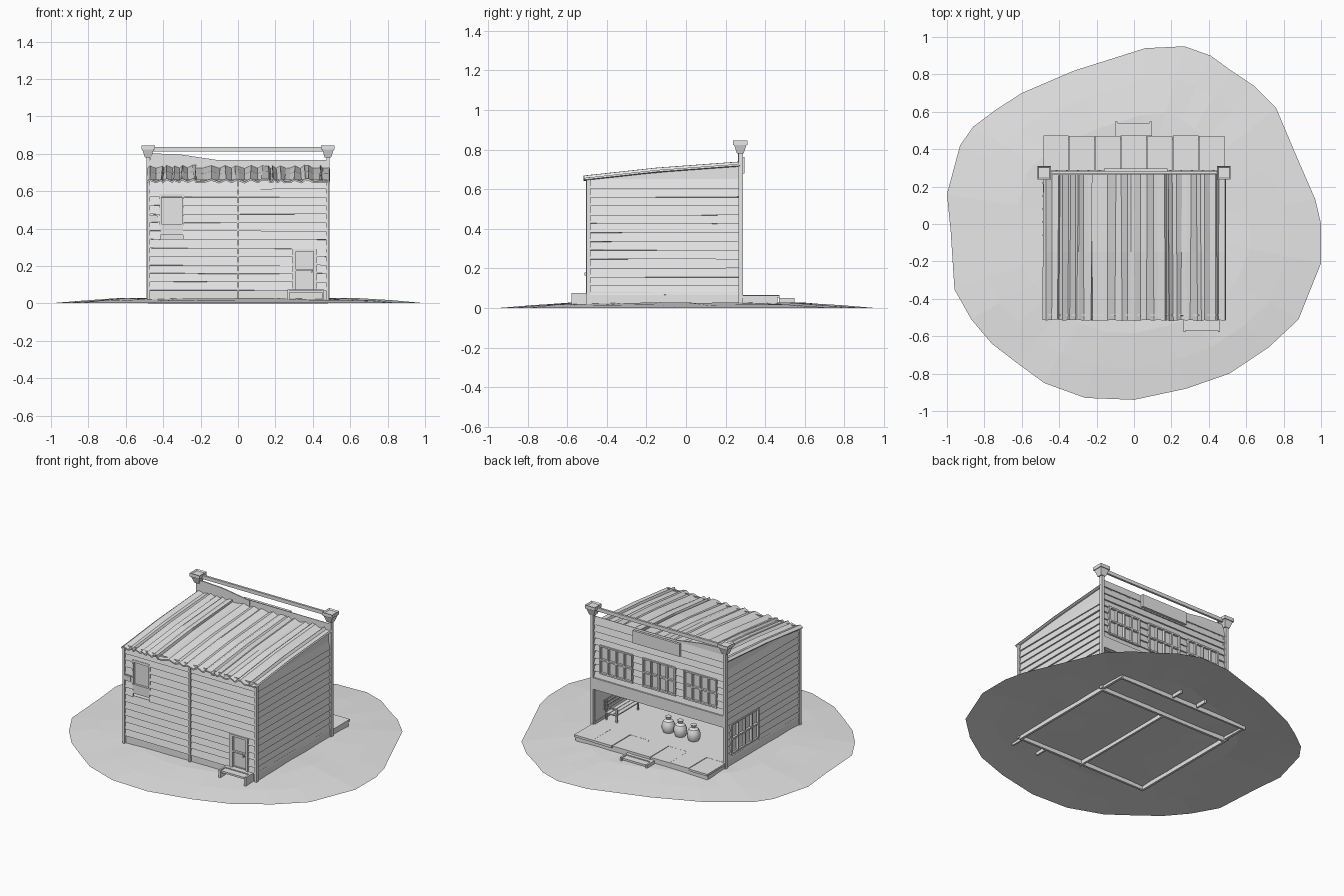
import bpy, bmesh, math, random
from mathutils import Matrix, Vector

random.seed(4)
cube = bpy.data.objects.get("Cube")
if cube:
    bpy.data.objects.remove(cube, do_unlink=True)

GREY = (0.8, 0.8, 0.8, 1)
mat = bpy.data.materials.new("weathered grey")
mat.use_nodes = True
mat.diffuse_color = GREY
mat.node_tree.nodes["Principled BSDF"].inputs["Base Color"].default_value = GREY


def finish(name, bm):
    bmesh.ops.recalc_face_normals(bm, faces=bm.faces)
    mesh = bpy.data.meshes.new(name)
    bm.to_mesh(mesh)
    bm.free()
    mesh.materials.append(mat)
    ob = bpy.data.objects.new(name, mesh)
    bpy.context.collection.objects.link(ob)
    return ob


def add_box(bm, x, y, z, tilt=None):
    size = Vector((x[1] - x[0], y[1] - y[0], z[1] - z[0]))
    mid = Vector((x[0] + x[1], y[0] + y[1], z[0] + z[1])) / 2
    m = Matrix.Translation(mid)
    if tilt:
        m = m @ Matrix.Rotation(tilt[0], 4, tilt[1])
    return bmesh.ops.create_cube(bm, size=1, matrix=m @ Matrix.Diagonal(size).to_4x4())["verts"]


def part(name, *boxes):
    bm = bmesh.new()
    for b in boxes:
        add_box(bm, *b)
    return finish(name, bm)


def wall_box(bm, axis, at, out, a, d, z):
    """Box on a wall: a = span along the wall, d = depth range outwards."""
    depth = tuple(sorted((at + out * d[0], at + out * d[1])))
    return add_box(bm, a, depth, z) if axis == 0 else add_box(bm, depth, a, z)


def clapboards(name, axis, at, out, a, z0, z1, n, holes=()):
    bm = bmesh.new()
    h = (z1 - z0) / n
    for i in range(n):
        lo, hi = z0 + i * h, z0 + (i + 1) * h
        spans, start = [], a[0]
        for h0, h1, b, t in sorted(holes):
            if b < (lo + hi) / 2 < t:
                spans.append((start, h0))
                start = h1
        spans.append((start, a[1]))
        for s in spans:
            droop = random.uniform(0, 0.004)
            verts = wall_box(bm, axis, at, out, s, (0, 0.014), (lo - droop, hi + 0.003))
            for v in verts:
                c = v.co[1 - axis]
                if v.co.z > hi and (c - at) * out > 0.005:
                    v.co[1 - axis] -= out * 0.01
                elif v.co.z < lo + 0.001:
                    v.co.z += random.uniform(-0.002, 0.003)
    return finish(name, bm)


def window(name, axis, at, out, a, z, columns=2, rows=2):
    bm = bmesh.new()
    t = 0.01
    wall_box(bm, axis, at, out, a, (0, 0.004), z)
    for i in range(columns + 1):
        c = a[0] + (a[1] - a[0]) * i / columns
        wall_box(bm, axis, at, out, (c - t / 2, c + t / 2), (0, 0.02), z)
    for i in range(rows + 1):
        c = z[0] + (z[1] - z[0]) * i / rows
        wall_box(bm, axis, at, out, (a[0] - t / 2, a[1] + t / 2), (0, 0.018), (c - t / 2, c + t / 2))
    return finish(name, bm)


# Ground mound
outline = [(.27, .95), (.41, .9), (.52, .82), (.64, .74), (.76, .62), (.87, .36), (.97, .13), (1, 0),
           (1, -.21), (.88, -.51), (.72, -.66), (.51, -.8), (.28, -.88), (0, -.94), (-.26, -.93),
           (-.48, -.85), (-.63, -.74), (-.76, -.64), (-.87, -.51), (-.96, -.35), (-.98, -.04),
           (-1, .16), (-.93, .42), (-.86, .52), (-.74, .61), (-.6, .7), (-.32, .82), (.06, .94)]
bm = bmesh.new()
rings = []
for f, z in ((1, 0.001), (.82, .012), (.62, .024), (.3, .022)):
    rings.append([bm.verts.new((x * f, y * f, z + random.uniform(0, .006) * (f < 1))) for x, y in outline])
n = len(outline)
for r, s in zip(rings, rings[1:]):
    for i in range(n):
        bm.faces.new((r[i], r[(i + 1) % n], s[(i + 1) % n], s[i]))
bm.faces.new(rings[-1])
finish("ground", bm)

# Foundation beams, floor and ceiling
part("foundation",
     ((-.48, .48), (-.49, -.475), (0, .08)), ((-.48, .48), (.265, .28), (0, .06)),
     ((-.48, -.465), (-.49, .28), (0, .08)), ((.465, .48), (-.49, .28), (0, .08)),
     ((-.007, .007), (-.49, .28), (0, .05)))
part("floor", ((-.475, .475), (-.485, .28), (.05, .064)))
part("ceiling", ((-.475, .475), (-.485, .27), (.305, .313)))

# Walls
side_window = (-.06, .22, .1, .29)
front_window = (-.415, -.295, .365, .585)
front_door = (.3, .415, .07, .285)
clapboards("front_wall", 0, -.485, -1, (-.475, .475), .07, .66, 13, [front_window, front_door])
clapboards("plain_side_wall", 1, .468, 1, (-.485, .275), .07, .65, 13)
clapboards("window_side_wall", 1, -.468, -1, (-.485, .275), .07, .65, 13, [side_window])
facade_windows = [(c - .115, c + .115, .41, .59) for c in (-.3, 0, .31)]
clapboards("facade", 0, .265, 1, (-.475, .475), .37, .765, 9, facade_windows)
part("facade_ledge", ((-.475, .475), (.26, .288), (.295, .37)))

# Gable fillers between side boards and roof
for s, name in ((-1, "left"), (1, "right")):
    bm = bmesh.new()
    prof = [(-.49, .64), (.275, .64), (.275, .722), (-.49, .652)]
    face = bm.faces.new([bm.verts.new((s * .472, y, z)) for y, z in prof])
    ext = bmesh.ops.extrude_face_region(bm, geom=[face])["geom"]
    bmesh.ops.translate(bm, verts=[v for v in ext if isinstance(v, bmesh.types.BMVert)], vec=(-s * .01, 0, 0))
    finish("gable_" + name, bm)

# Corner posts and the seam strip
bm = bmesh.new()
for s in (-1, 1):
    add_box(bm, (s * .479 - .008, s * .479 + .008), (-.503, -.483), (.01, .655))
    add_box(bm, (s * .481 - .009, s * .481 + .009), (.266, .288), (.01, .79))
add_box(bm, (-.006, .006), (-.504, -.484), (0, .655))
finish("corner_posts", bm)

# Flared post caps
bm = bmesh.new()
for s in (-1, 1):
    m = Matrix.Translation((s * .481, .274, .802)) @ Matrix.Rotation(math.pi / 4, 4, "Z")
    bmesh.ops.create_cone(bm, cap_ends=True, segments=4, radius1=.024, radius2=.044, depth=.044, matrix=m)
    verts = add_box(bm, (s * .481 - .036, s * .481 + .036), (.238, .31), (.823, .845))
    top = max({f for v in verts for f in v.link_faces}, key=lambda f: f.calc_center_median().z)
    bmesh.ops.inset_region(bm, faces=[top], thickness=.01, depth=-.008)
finish("post_caps", bm)

# Parapet rail, broken plank and blank sign
part("parapet_rail", ((-.475, .475), (.27, .284), (.812, .835)))
bm = bmesh.new()
face = bm.faces.new([bm.verts.new((x, .262, z)) for x, z in ((-.47, .73), (-.1, .73), (-.1, .765), (-.3, .795), (-.47, .803))])
ext = bmesh.ops.extrude_face_region(bm, geom=[face])["geom"]
bmesh.ops.translate(bm, verts=[v for v in ext if isinstance(v, bmesh.types.BMVert)], vec=(0, .008, 0))
finish("broken_plank", bm)
part("sign_board", ((-.16, .18), (.28, .296), (.68, .762)))

# Warped roof sheet
bm = bmesh.new()
x, up, rows = -.49, 0, []
while x < .487:
    z = random.uniform(.006, .012) * (1 if up else -.5)
    wob = random.uniform(-.004, .004)
    rows.append([bm.verts.new((x + wob * k, y, h + z))
                 for k, (y, h) in enumerate(((-.515 + wob, .657), (-.15, .697), (.272, .728)))])
    if random.random() < .7:
        up = not up
    x += random.choice((.008, .02, .03, .04))
rows.append([bm.verts.new((.487, y, h)) for y, h in ((-.515, .657), (-.15, .697), (.272, .728))])
for a, b in zip(rows, rows[1:]):
    for k in range(2):
        bm.faces.new((a[k], b[k], b[k + 1], a[k + 1]))
roof = finish("roof", bm)
roof.modifiers.new("thickness", "SOLIDIFY").thickness = .01

# Windows and door
for i, (a0, a1, b, t) in enumerate(facade_windows):
    window("facade_window_%d" % (i + 1), 0, .266, 1, (a0, a1), (b, t), 4, 2)
window("side_window", 1, -.468, -1, side_window[:2], side_window[2:], 4, 2)
window("front_window", 0, -.48, -1, front_window[:2], (.42, .58), 1, 1)
part("front_window_panel", ((-.415, -.295), (-.498, -.485), (.365, .42)))
part("wall_patch", ((-.475, -.43), (-.502, -.49), (.44, .47)))
window("front_door", 0, -.482, -1, (.305, .41), (.07, .285), 1, 2)
part("door_frame", ((.292, .305), (-.505, -.48), (.07, .29)), ((.41, .423), (-.505, -.48), (.07, .29)),
     ((.292, .423), (-.505, -.48), (.278, .292)), ((.39, .398), (-.512, -.495), (.165, .18)))

# Back porch deck of separate planks
bm = bmesh.new()
for i in range(7):
    x = -.485 + i * .1386
    add_box(bm, (x, x + .136), (.28, .468 + random.uniform(0, .006)), (.05, .063 + random.uniform(0, .003)))
add_box(bm, (-.475, .475), (.45, .463), (0, .05))
for s in (-1, 1):
    add_box(bm, (s * .472 - .008, s * .472 + .008), (.28, .46), (.01, .05))
finish("porch_deck", bm)


# Steps: two stringers and treads
def steps(name, x, y0, out, z):
    bm = bmesh.new()

    def run(a, b):
        return tuple(sorted((y0 + out * a, y0 + out * b)))
    for c in x:
        add_box(bm, (c - .006, c + .006), run(0, .078), (.005, z))
    add_box(bm, x, run(.025, .07), (z - .018, z - .006))
    add_box(bm, x, run(0, .025), (z - .01, z))
    return finish(name, bm)


steps("porch_steps", (-.095, .09), .47, 1, .05)
steps("door_steps", (.27, .455), -.5, -1, .075)

# Bench against the side wall
bm = bmesh.new()
for i in range(3):
    add_box(bm, (.365 + i * .028, .39 + i * .028), (-.05, .2), (.11, .117))
    add_box(bm, (.449, .455), (-.05, .2), (.13 + i * .023, .147 + i * .023))
for y in (-.04, .18):
    add_box(bm, (.368, .378), (y, y + .01), (.064, .15))
    add_box(bm, (.443, .453), (y, y + .01), (.064, .195))
    add_box(bm, (.365, .45), (y, y + .01), (.143, .15))
finish("bench", bm)

# Tied sacks
bm = bmesh.new()
profile = [(0, 0), (.032, 0), (.041, .02), (.04, .05), (.03, .072), (.013, .082), (.02, .1), (0, .098)]
for x, y in ((.05, .11), (-.04, .115), (-.14, .12)):
    verts = [bm.verts.new((x + r, y, .064 + z)) for r, z in profile]
    edges = [bm.edges.new(p) for p in zip(verts, verts[1:])]
    bmesh.ops.spin(bm, geom=verts + edges, cent=(x, y, 0), axis=(0, 0, 1), angle=math.tau, steps=12)
bmesh.ops.remove_doubles(bm, verts=bm.verts, dist=.0005)
sacks = finish("sacks", bm)
bpy.ops.object.select_all(action="DESELECT")
sacks.select_set(True)
bpy.context.view_layer.objects.active = sacks
bpy.ops.object.shade_smooth_by_angle()
